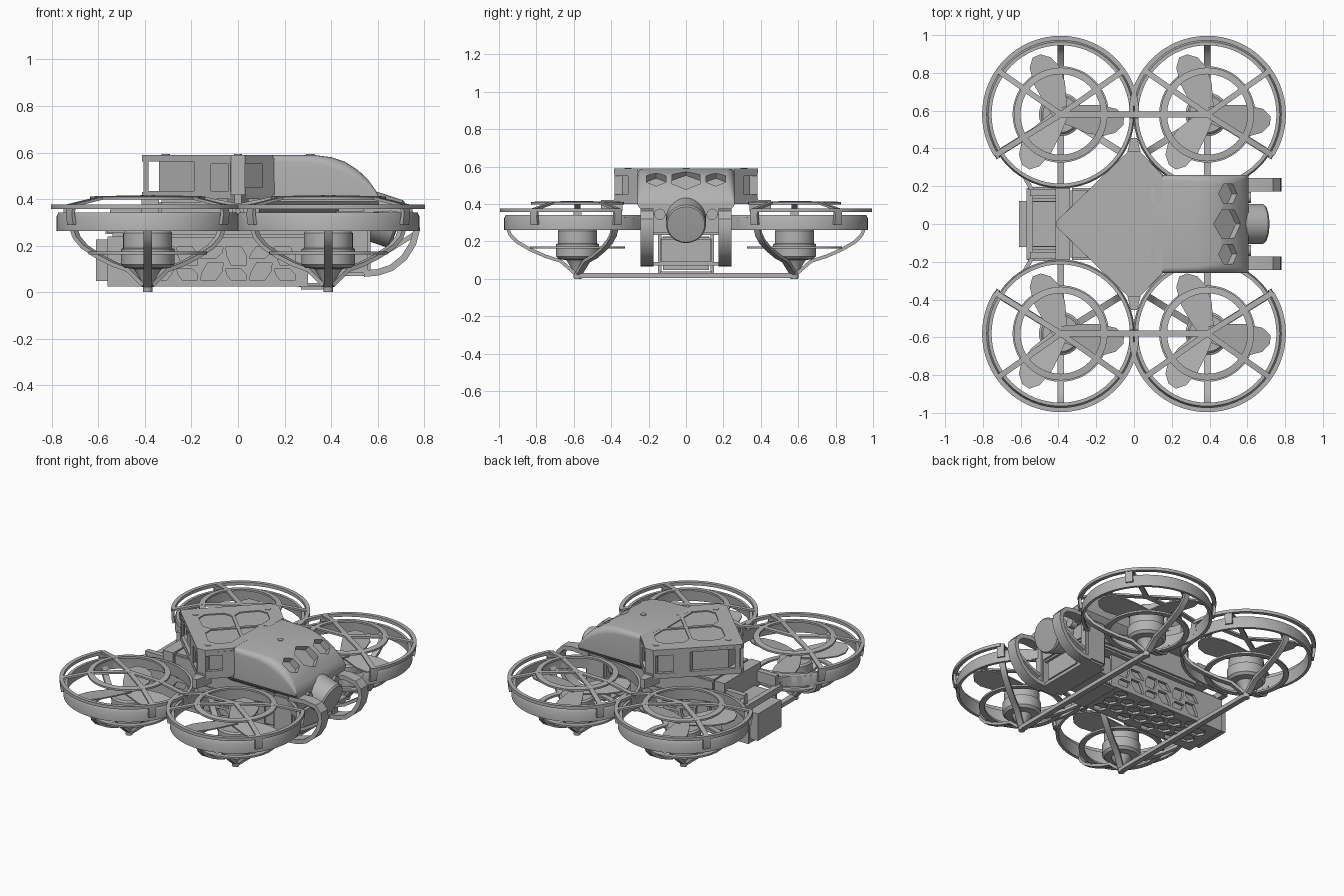
import bpy, bmesh, math
from mathutils import Vector, Matrix

cube = bpy.data.objects.get("Cube")
if cube:
    bpy.data.objects.remove(cube, do_unlink=True)

GREY = (0.45, 0.45, 0.45, 1)
grey = bpy.data.materials.new("plain grey")
grey.use_nodes = True
grey.diffuse_color = GREY
grey.node_tree.nodes["Principled BSDF"].inputs["Base Color"].default_value = GREY
parts = []

def finish(name, bm):
    bmesh.ops.recalc_face_normals(bm, faces=bm.faces)
    me = bpy.data.meshes.new(name)
    bm.to_mesh(me)
    bm.free()
    me.materials.append(grey)
    ob = bpy.data.objects.new(name, me)
    bpy.context.scene.collection.objects.link(ob)
    parts.append(ob)
    return ob

def loft(bm, rows):
    """Skin closed sections of equal point count and cap the ends."""
    rows = [[bm.verts.new(p) for p in row] for row in rows]
    n = len(rows[0])
    for a, b in zip(rows, rows[1:]):
        for k in range(n):
            bm.faces.new((a[k], a[(k + 1) % n], b[(k + 1) % n], b[k]))
    bm.faces.new(rows[0][::-1])
    bm.faces.new(rows[-1])

def add_prism(bm, pts, vec):
    loft(bm, [pts, [Vector(p) + Vector(vec) for p in pts]])

def prism(name, pts, vec):
    bm = bmesh.new()
    add_prism(bm, pts, vec)
    return finish(name, bm)

def box_pts(x0, x1, y0, y1, z):
    return [(x0, y0, z), (x1, y0, z), (x1, y1, z), (x0, y1, z)]

def box(name, x0, x1, y0, y1, z0, z1, bevel=0.0):
    bm = bmesh.new()
    add_prism(bm, box_pts(x0, x1, y0, y1, z0), (0, 0, z1 - z0))
    if bevel:
        bmesh.ops.bevel(bm, geom=bm.edges[:], offset=bevel, segments=2, affect='EDGES')
    return finish(name, bm)

def lathe(name, prof, origin, tilt=0, seg=48, closed=False):
    """Spin a (radius, height) profile about z, then tilt it toward +x."""
    bm = bmesh.new()
    vs = [bm.verts.new((r, 0, z)) for r, z in prof]
    es = [bm.edges.new(p) for p in zip(vs, vs[1:])]
    if closed:
        es.append(bm.edges.new((vs[-1], vs[0])))
    bmesh.ops.spin(bm, geom=vs + es, cent=(0, 0, 0), axis=(0, 0, 1), angle=2 * math.pi, steps=seg)
    bmesh.ops.remove_doubles(bm, verts=bm.verts, dist=1e-5)
    bmesh.ops.transform(bm, matrix=Matrix.Rotation(math.radians(tilt), 4, 'Y'), verts=bm.verts)
    bmesh.ops.translate(bm, vec=origin, verts=bm.verts)
    return finish(name, bm)

def strip(name, path, width, thick, side=None):
    """Sweep a rectangle along a path, its width kept level."""
    P = [Vector(p) for p in path]
    rows = []
    for i, p in enumerate(P):
        t = (P[min(i + 1, len(P) - 1)] - P[max(i - 1, 0)]).normalized()
        s = Vector(side) if side else t.cross(Vector((0, 0, 1))).normalized()
        n = t.cross(s).normalized()
        rows.append([p + s * width / 2 * a + n * thick / 2 * b for a, b in ((1, 1), (-1, 1), (-1, -1), (1, -1))])
    bm = bmesh.new()
    loft(bm, rows)
    return finish(name, bm)

def cut(ob, prisms):
    """Subtract a set of prisms from a part."""
    bm = bmesh.new()
    for pts, vec in prisms:
        add_prism(bm, pts, vec)
    cutter = finish("cutter", bm)
    cutter.hide_render = True
    parts.remove(cutter)
    mod = ob.modifiers.new("cut", 'BOOLEAN')
    mod.operation, mod.object, mod.solver = 'DIFFERENCE', cutter, 'EXACT'
    dg = bpy.context.evaluated_depsgraph_get()
    me = bpy.data.meshes.new_from_object(ob.evaluated_get(dg))
    ob.modifiers.clear()
    ob.data = me
    bpy.data.objects.remove(cutter, do_unlink=True)

def hexagon(c, u, v, r):
    return [Vector(c) + Vector(u) * r * math.cos(k * math.pi / 3) + Vector(v) * r * math.sin(k * math.pi / 3)
            for k in range(6)]

# Rotor units: duct, cage, motor pod, struts and propeller
CX, CY = 0.388, 0.58
for sx, sy, tag in ((-1, 1, "right_back"), (1, 1, "left_back"), (-1, -1, "right_front"), (1, -1, "left_front")):
    o = Vector((sx * CX, sy * CY, 0))

    def at(deg, r, z):
        a = math.radians(deg)
        return o + Vector((-sx * r * math.cos(a), sy * r * math.sin(a), z))

    lathe("duct_" + tag, [(.392, .262), (.392, .325), (.384, .342), (.366, .342), (.374, .262)], o, seg=64, closed=True)
    lathe("cage_inner_ring_" + tag, [(.248, .398), (.248, .41), (.213, .414), (.213, .402)], o, closed=True)
    strip("cage_hoop_" + tag, [at(a, .404, .367) for a in range(0, 213, 4)], .024, .02)
    for a in (0, 35, 145, 212):
        strip("cage_spoke_" + tag, [at(a, 0, .411), at(a, .23, .407), at(a, .408, .37)], .03, .012)
        strip("cage_clip_" + tag, [at(a, .398, .29), at(a, .405, .33), at(a, .402, .372)], .045, .016,
              side=(at(a + 90, 1, 0) - o))
    lathe("motor_" + tag, [(0, .265), (.095, .265), (.105, .255), (.105, .19), (.115, .185), (.115, .12), (.1, .105),
                           (.06, .1), (.022, .04), (.02, 0), (0, 0)], o)
    lathe("lower_ring_" + tag, [(.255, .162), (.255, .174), (.222, .174), (.222, .162)], o, closed=True)
    for a in (90, 212, 328):
        strip("strut_" + tag, [at(a, r, z) for r, z in ((.015, .03), (.09, .095), (.17, .12), (.25, .155), (.32, .195),
                                                         (.36, .235), (.38, .285))], .036, .018)
    for a in (112, -6, 236):
        d = Vector((math.cos(math.radians(a)), math.sin(math.radians(a)), 0))
        w = Vector((-d.y, d.x, 0.15))
        outline = [(0, -.04), (.07, -.06), (.15, -.085), (.24, -.088), (.3, -.065), (.335, -.02), (.335, .025),
                   (.29, .06), (.2, .072), (.1, .06), (0, .04)]
        prism("propeller_blade_" + tag, [o + Vector((0, 0, .285)) + d * u + w * v for u, v in outline], (0, 0, .008))
    strip("body_brace_" + tag, [(sx * .68, sy * .335, .3), (sx * .63, sy * .285, .3), (sx * .58, sy * .25, .3),
                                (sx * .54, sy * .18, .3)], .022, .06)

# Landing bars across the pod tips
for sx in (-1, 1):
    strip("landing_bar", [(sx * CX, -CY, .017), (sx * CX, CY, .017)], .035, .026)

# Diamond-shaped upper housing
def diamond(half, z):
    return [(x, y, z) for x, y in half] + [(x, -y, z) for x, y in half[::-1]]

shell = [(-.413, .012), (-.03, .385), (.03, .385), (.15, .26)]
roof = prism("roof", diamond(shell, .562), (0, 0, .028))
panels = []
for k in range(4):
    u = Vector((math.cos(k * math.pi / 2), math.sin(k * math.pi / 2), 0))
    v = Vector((-u.y, u.x, 0))
    shape = [(.014, 0), (.125, .111), (.18, .111), (.265, .03), (.265, -.03), (.18, -.111), (.125, -.111)]
    panels.append(([u * p + v * q + Vector((0, 0, .583)) for p, q in shape], (0, 0, .05)))
cut(roof, panels)
prism("housing_floor", diamond(shell, .40), (0, 0, .03))
prism("housing_core", diamond([(-.34, .045), (-.03, .342), (.03, .342), (.13, .24)], .42), (0, 0, .15))
for s in (-1, 1):
    rear = strip("rear_wall", [(-.40, s * .012, .497), (-.025, s * .375, .497)], .02, .155)
    cut(rear, [(box_pts(x0, x1, -.5, .5, .435), (0, 0, z)) for x0, x1, z in ((-.385, -.19, .13), (-.115, -.04, .115))])
    fore = strip("fore_wall", [(.025, s * .375, .497), (.15, s * .25, .497)], .02, .155)
    cut(fore, [(box_pts(.03, .105, -.5, .5, .45), (0, 0, .1))])
    box("corner_post", -.03, .03, s * .363 - .018, s * .363 + .018, .36, .58)
    prism("mount_tab", [(-.045, s * .34, .36), (-.028, s * .41, .36), (-.016, s * .455, .36), (.016, s * .455, .36),
                        (.028, s * .41, .36), (.045, s * .34, .36)], (0, 0, .06))
    for x, y in ((0, s * .31), (s * .31, 0)):
        lathe("screw", [(0, .58), (.018, .58), (.018, .593), (0, .593)], (x, y, 0), seg=20)

# Nose fairing lofted from rounded sections, with hexagonal vents
rows = []
for x, top, r in ((.09, .589, .025), (.33, .589, .035), (.40, .58, .045), (.46, .56, .05), (.515, .525, .045),
                  (.56, .482, .035), (.59, .44, .02), (.605, .41, .008)):
    side = [(.2, .34), (.235, .365), (.257, .39)]
    side += [(.26 - r + r * math.cos(a * math.pi / 10), top - r + r * math.sin(a * math.pi / 10)) for a in range(6)]
    rows.append([(x, y, z) for y, z in side] + [(x, -y, z) for y, z in side[::-1]])
bm = bmesh.new()
loft(bm, rows)
nose = finish("nose_fairing", bm)
axis = Vector((.62, 0, .78))
cut(nose, [(hexagon(Vector((.5, y, .535)) - axis * .045, (-.78, 0, .62), (0, 1, 0), r), axis * .2)
           for y, r in ((0, .085), (-.16, .06), (.16, .06))])

# Camera tilted down, with its front bumpers
lathe("camera", [(0, -.2), (.1, -.2), (.107, -.19), (.107, .07), (.1, .08), (0, .084)], (.61, 0, .315), tilt=108)
for s in (-1, 1):
    y = s * .208
    strip("bumper", [(x, y, z) for x, z in ((.54, .355), (.66, .362), (.73, .35), (.762, .315), (.768, .27), (.752, .21),
                                            (.715, .15), (.66, .105), (.6, .085), (.54, .08))], .07, .028, side=(0, 1, 0))
    strip("bumper_rib", [(.53, y, .13), (.64, y, .175), (.76, y, .25)], .03, .02)
    box("bumper_root", .42, .57, y - .033, y + .033, .07, .36, .012)
    lathe("camera_pivot", [(0, -.02), (.03, -.02), (.03, .02), (0, .02)], (.6, s * .14, .345), tilt=90, seg=20)
box("camera_cross_plate", .40, .55, -.2, .2, .07, .09)
box("camera_lower_block", .28, .56, -.14, .14, .08, .22, .01)
box("front_foot", .26, .39, -.15, .15, .012, .04, .01)

# Central chassis and rear frame
box("chassis", -.34, .56, -.19, .19, .235, .40, .012)
box("rear_cross_plate", -.415, -.34, -.19, .19, .25, .40)
for s in (-1, 1):
    strip("rear_rail", [(-.55, s * .165, .32), (-.35, s * .165, .32)], .035, .07)
    strip("rear_rail_edge", [(-.56, s * .19, .28), (-.35, s * .185, .28)], .015, .05)
box("rear_tie", -.57, -.535, -.19, .19, .25, .29)
box("rear_deck", -.54, -.34, -.12, .12, .235, .27)

# Battery in a honeycombed tray
box("battery", -.61, .28, -.122, .122, .048, .226)
floor = box("tray_floor", -.56, .3, -.15, .15, .025, .04)
cells = []
for i in range(8):
    for j in range(3 if i % 2 else 2):
        y = (j - (1 if i % 2 else .5)) * .095
        cells.append((hexagon((-.46 + i * .092, y, 0), (1, 0, 0), (0, 1, 0), .044), (0, 0, .1)))
cut(floor, cells)
for s in (-1, 1):
    wall = box("tray_wall", -.56, .3, s * .141 - .009, s * .141 + .009, .025, .24)
    cells = []
    for i in range(6):
        x, k = -.32 + i * .105, .014 * (-1) ** i
        for a, b in ((.052, .113 + k), (.131 + k, .195)):
            side = [(-.038 - k, a), (.028 - k, a), (.042, (a + b) / 2), (.032 + k, b), (-.034 + k, b), (-.042, (a + b) / 2)]
            cells.append(([(x + u, -.2 * s, z) for u, z in side], (0, .4 * s, 0)))
    cut(wall, cells)

# Smooth shading on curved surfaces, sharp edges kept
bpy.ops.object.select_all(action='DESELECT')
for ob in parts:
    ob.select_set(True)
bpy.context.view_layer.objects.active = parts[0]
bpy.ops.object.shade_smooth_by_angle(angle=math.radians(32))
